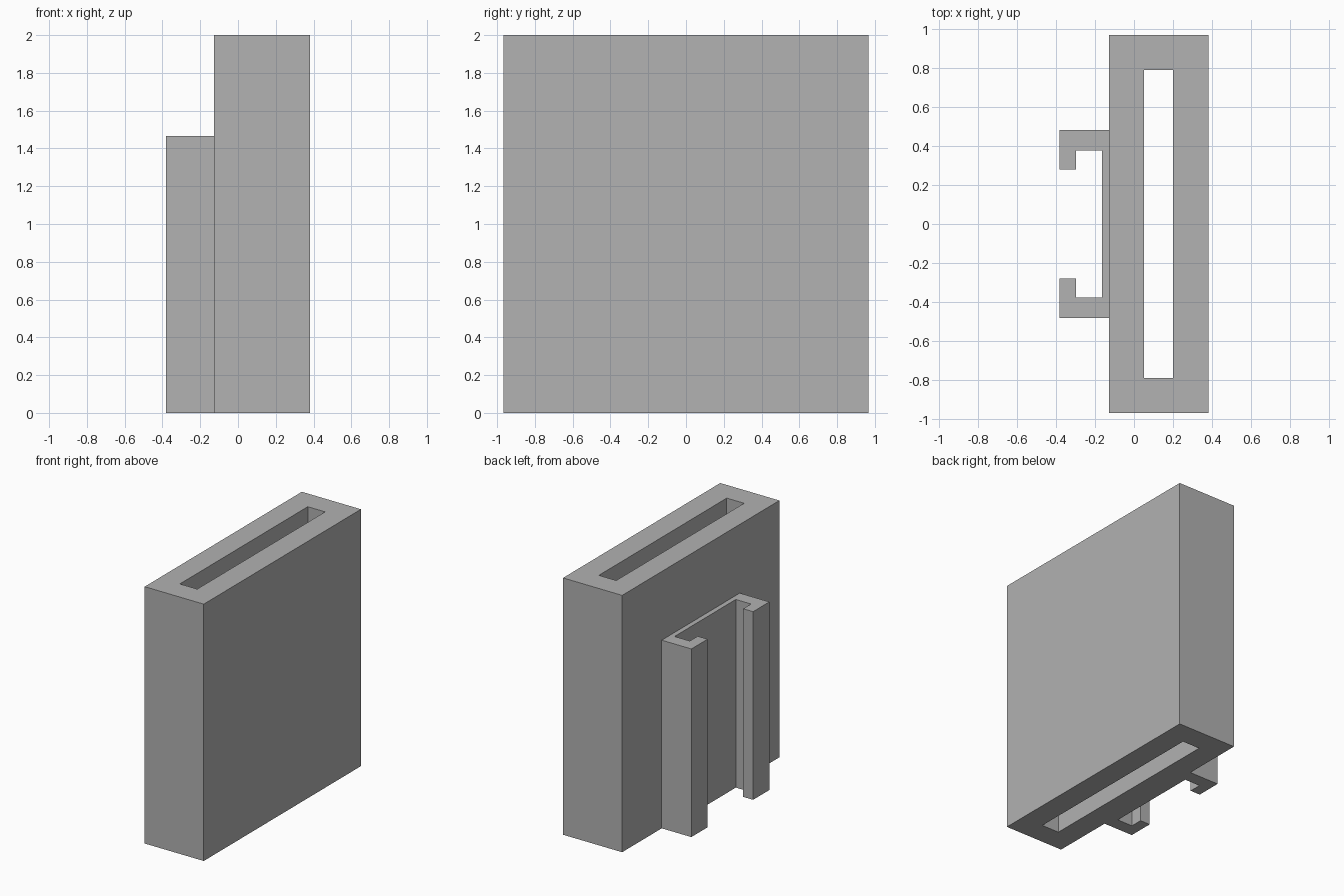
import bpy
import bmesh

cube = bpy.data.objects.get("Cube")
if cube:
    bpy.data.objects.remove(cube, do_unlink=True)

# One matte grey for everything
GREY = (0.445, 0.445, 0.445, 1.0)
grey = bpy.data.materials.new("grey plastic")
grey.use_nodes = True
grey.diffuse_color = GREY
grey.node_tree.nodes["Principled BSDF"].inputs["Base Color"].default_value = GREY


def rectangle(x0, x1, half_y):
    return [(x0, -half_y), (x1, -half_y), (x1, half_y), (x0, half_y)]


def prism(name, outline, height, hole=None):
    """Raise an outline from the ground, with an optional matching through hole."""
    bm = bmesh.new()

    def ring(points, z):
        return [bm.verts.new((x, y, z)) for x, y in points]

    def join(a, b):
        n = len(a)
        for i in range(n):
            j = (i + 1) % n
            bm.faces.new((a[i], a[j], b[j], b[i]))

    low, high = ring(outline, 0), ring(outline, height)
    join(low, high)
    if hole:
        hole_low, hole_high = ring(hole, 0), ring(hole, height)
        join(hole_low, hole_high)
        join(low, hole_low)
        join(high, hole_high)
    else:
        bm.faces.new(low)
        bm.faces.new(high)
    bmesh.ops.recalc_face_normals(bm, faces=bm.faces)

    mesh = bpy.data.meshes.new(name)
    bm.to_mesh(mesh)
    bm.free()
    mesh.materials.append(grey)
    obj = bpy.data.objects.new(name, mesh)
    bpy.context.collection.objects.link(obj)
    return obj


# Tall slab with a slot running right through it
BODY_X = -0.127
prism("slotted_body", rectangle(BODY_X, 0.382, 0.967), 2.0,
      hole=rectangle(0.05, 0.20, 0.787))

# Channel with inward lips on the right side, mirrored across y
OUTER_X, LIP_X, PLATE_X = -0.382, -0.297, -0.165
half = [(BODY_X, 0.48), (OUTER_X, 0.48), (OUTER_X, 0.28),
        (LIP_X, 0.28), (LIP_X, 0.377), (PLATE_X, 0.377)]
channel = half + [(x, -y) for x, y in reversed(half)]
prism("clip_channel", channel, 1.465)
